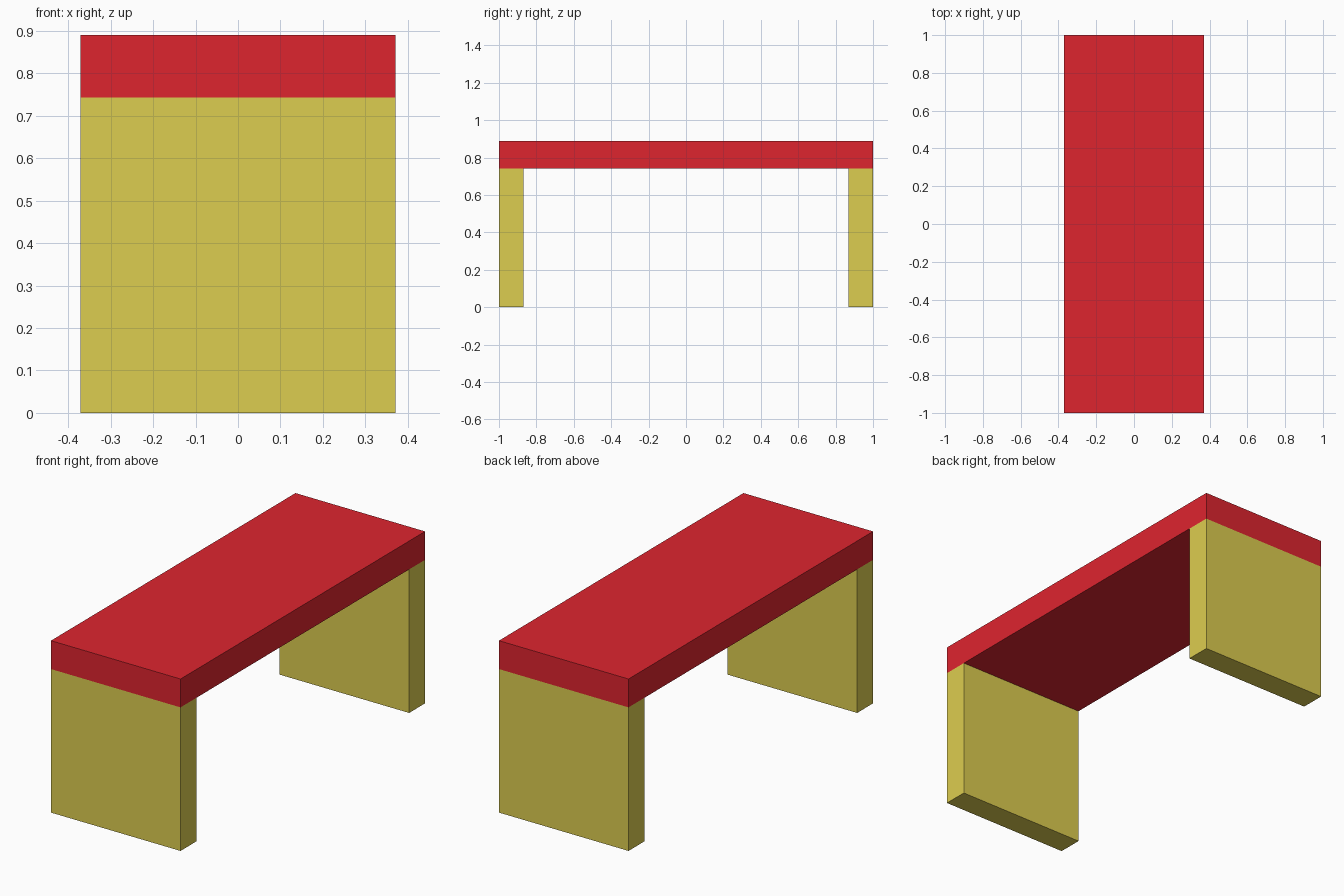
import bpy

if "Cube" in bpy.data.objects:
    bpy.data.objects.remove(bpy.data.objects["Cube"])

WIDTH, LENGTH = 0.742, 2.0
LEG_HEIGHT, TOP_HEIGHT = 0.743, 0.89
LEG_THICKNESS = 0.13


def material(name, color):
    mat = bpy.data.materials.new(name)
    mat.diffuse_color = (*color, 1.0)
    mat.use_nodes = True
    mat.node_tree.nodes["Principled BSDF"].inputs["Base Color"].default_value = mat.diffuse_color
    return mat


def box(name, y0, y1, z0, z1, mat):
    bpy.ops.mesh.primitive_cube_add(size=1, location=(0, (y0 + y1) / 2, (z0 + z1) / 2))
    obj = bpy.context.object
    obj.name = name
    obj.scale = (WIDTH, y1 - y0, z1 - z0)
    bpy.ops.object.transform_apply(location=False, rotation=False, scale=True)
    obj.data.materials.append(mat)
    return obj


red = material("red", (0.73, 0.018, 0.028))
yellow = material("yellow", (0.72, 0.61, 0.08))

# Bench top slab
half = LENGTH / 2
box("bench_top", -half, half, LEG_HEIGHT, TOP_HEIGHT, red)

# Full-width panel legs, flush with each end
inner = half - LEG_THICKNESS
box("front_leg", -half, -inner, 0, LEG_HEIGHT, yellow)
box("back_leg", inner, half, 0, LEG_HEIGHT, yellow)
